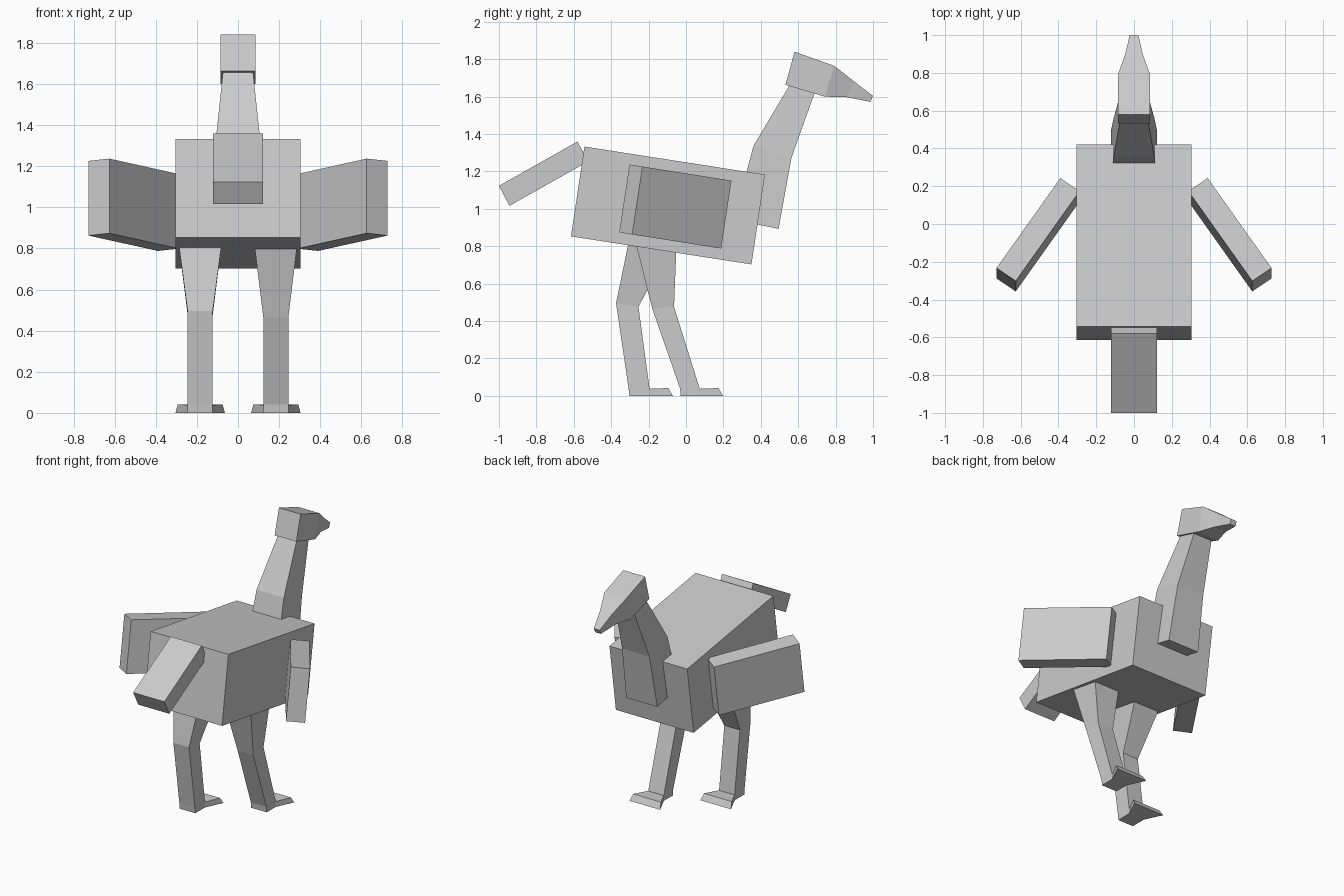
import bpy, bmesh
from mathutils import Vector


def add_mesh(name, rings):
    """Skin a chain of four-sided rings and cap both ends."""
    bm = bmesh.new()
    loops = [[bm.verts.new(p) for p in ring] for ring in rings]
    for a, b in zip(loops, loops[1:]):
        for i in range(4):
            j = (i + 1) % 4
            bm.faces.new((a[i], a[j], b[j], b[i]))
    bm.faces.new(loops[0])
    bm.faces.new(loops[-1])
    bmesh.ops.recalc_face_normals(bm, faces=bm.faces)
    mesh = bpy.data.meshes.new(name)
    bm.to_mesh(mesh)
    bm.free()
    obj = bpy.data.objects.new(name, mesh)
    bpy.context.collection.objects.link(obj)
    return obj


def loft(name, sections, x=0.0):
    """Each section: two (y, z, half_width) edges, symmetric about x."""
    return add_mesh(name, [
        [(x - a[2], a[0], a[1]), (x + a[2], a[0], a[1]),
         (x + b[2], b[0], b[1]), (x - b[2], b[0], b[1])]
        for a, b in sections])


# Body: tilted box
loft("body", [
    ((-0.615, 0.853, 0.305), (-0.543, 1.333, 0.305)),
    ((0.35, 0.703, 0.305), (0.422, 1.183, 0.305))])

# Tail slab
loft("tail", [
    ((-1.0, 1.123, 0.122), (-0.944, 1.016, 0.122)),
    ((-0.58, 1.36, 0.122), (-0.524, 1.253, 0.122))])

# Neck, bent and tapering upwards
loft("neck", [
    ((0.255, 0.943, 0.122), (0.495, 0.893, 0.122)),
    ((0.361, 1.337, 0.107), (0.564, 1.273, 0.107)),
    ((0.553, 1.66, 0.073), (0.687, 1.618, 0.073))])

# Head with beak
loft("head", [
    ((0.532, 1.663, 0.085), (0.58, 1.84, 0.085)),
    ((0.742, 1.6, 0.085), (0.792, 1.765, 0.085)),
    ((0.86, 1.597, 0.048), (0.9, 1.68, 0.046)),
    ((0.986, 1.572, 0.023), (1.0, 1.604, 0.023))])

# Wings: splayed slabs leaning with the body
drop = Vector((0, -0.055, -0.363))
top = [Vector(p) for p in ((0.626, -0.302, 1.237), (0.728, -0.233, 1.226),
                           (0.39, 0.243, 1.151), (0.288, 0.174, 1.162))]
for side, sx in (("left", -1), ("right", 1)):
    ring = [Vector((p.x * sx, p.y, p.z)) for p in top]
    add_mesh(side + "_wing", [ring, [p + drop for p in ring]])

# Legs in mid stride: back and front edges at hip, knee and sole
strides = (
    ("left", -0.184, ((-0.295, 0.88), (-0.04, 0.88)),
     ((-0.374, 0.495), (-0.254, 0.476)), (-0.303, -0.195)),
    ("right", 0.184, ((-0.285, 0.88), (-0.048, 0.88)),
     ((-0.18, 0.465), (-0.064, 0.476)), (-0.028, 0.073)),
)
for side, x, hip, knee, (heel, ankle) in strides:
    loft(side + "_leg", [
        [(*p, 0.112) for p in hip],
        [(*p, 0.061) for p in knee],
        ((heel - 0.004, 0.04, 0.061), (ankle, 0.04, 0.061)),
        ((heel, 0, 0.061), (ankle, 0, 0.061))], x)
    # Foot flaring out to the toes
    loft(side + "_foot", [
        ((ankle, 0, 0.061), (ankle, 0.038, 0.061)),
        ((ankle + 0.125, 0, 0.12), (ankle + 0.1, 0.042, 0.109))], x)
